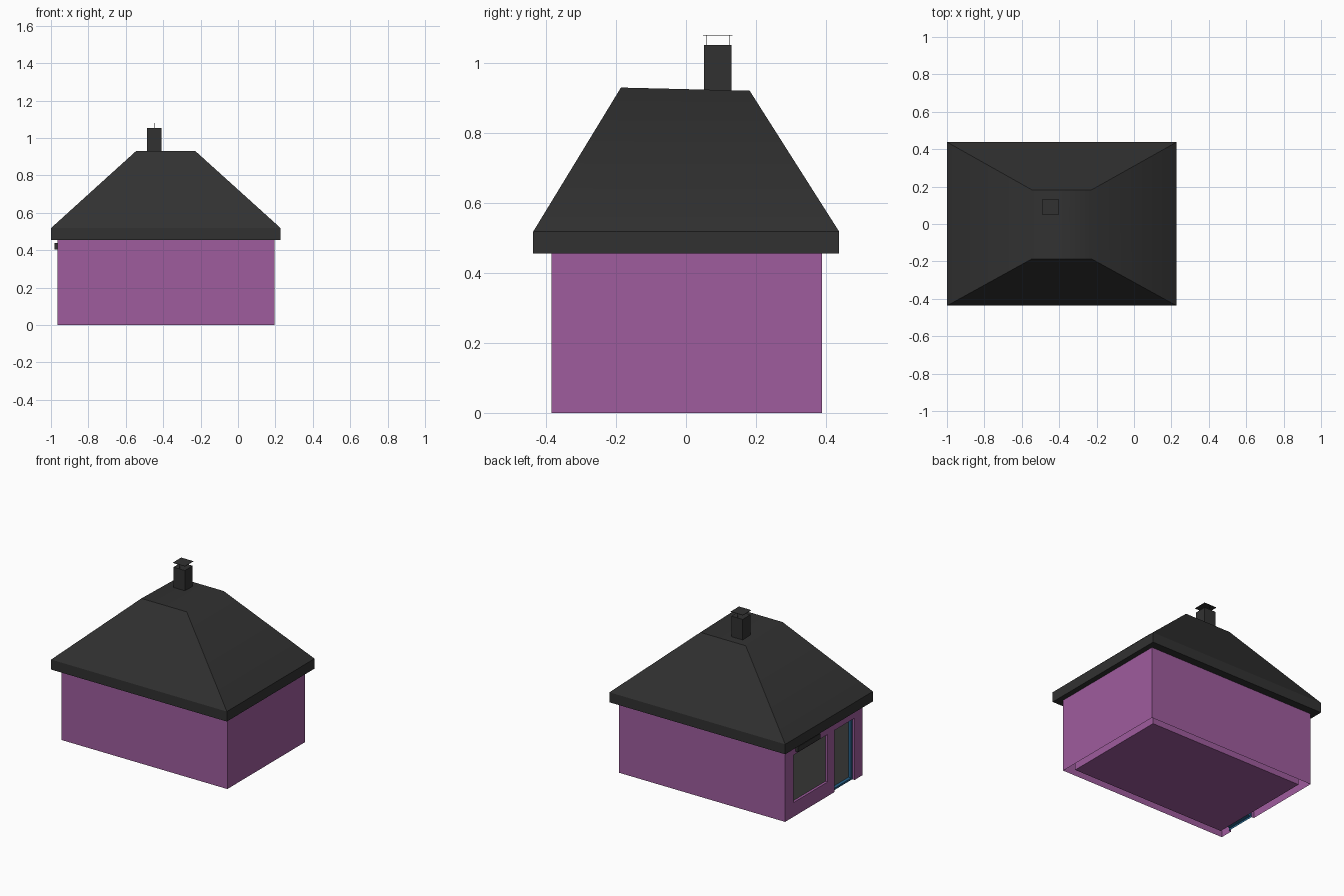
import bpy
import bmesh
from mathutils import Vector

cube = bpy.data.objects.get("Cube")
if cube:
    bpy.data.objects.remove(cube, do_unlink=True)


def material(name, r, g, b):
    m = bpy.data.materials.new(name)
    m.use_nodes = True
    m.diffuse_color = (r, g, b, 1)
    m.node_tree.nodes["Principled BSDF"].inputs["Base Color"].default_value = (r, g, b, 1)
    return m


PURPLE = material("purple_render", 0.343, 0.107, 0.338)
CHARCOAL = material("charcoal_slate", 0.031, 0.031, 0.031)
GREY = material("grey_glass", 0.125, 0.125, 0.122)
BLUE = material("blue_paint", 0.02, 0.12, 0.25)


def finish(name, bm, *mats):
    mesh = bpy.data.meshes.new(name)
    bm.to_mesh(mesh)
    bm.free()
    for m in mats:
        mesh.materials.append(m)
    obj = bpy.data.objects.new(name, mesh)
    bpy.context.collection.objects.link(obj)
    return obj


def quad(bm, points, facing, mat=0):
    """Add a face turned towards the facing direction."""
    face = bm.faces.new([bm.verts.new(p) for p in points])
    face.normal_update()
    if face.normal.dot(Vector(facing)) < 0:
        face.normal_flip()
    face.material_index = mat


def box(name, lo, hi, mat):
    bm = bmesh.new()
    bmesh.ops.create_cube(bm, size=1)
    for v in bm.verts:
        v.co = [a + (b - a) * (c + 0.5) for a, b, c in zip(lo, hi, v.co)]
    return finish(name, bm, mat)


def panel(bm, x, y0, y1, z0, z1, mat=0):
    """Upright panel facing -x."""
    quad(bm, [(x, y0, z0), (x, y1, z0), (x, y1, z1), (x, y0, z1)], (-1, 0, 0), mat)


def reveal(bm, x0, x1, y0, y1, z0, z1, sill=True):
    """Inward faces lining an opening."""
    for y, d in ((y0, 1), (y1, -1)):
        quad(bm, [(x0, y, z0), (x1, y, z0), (x1, y, z1), (x0, y, z1)], (0, d, 0))
    for z, d in ((z0, 1), (z1, -1)) if sill else ((z1, -1),):
        quad(bm, [(x0, y0, z), (x1, y0, z), (x1, y1, z), (x0, y1, z)], (0, 0, d))


X0, X1, Y0, Y1, TOP = -0.965, 0.195, -0.385, 0.389, 0.456
THICK = 0.048
DEPTH = 0.016
DOOR = (-0.305, -0.105, 0.0, 0.39)
WINDOW = (-0.035, 0.305, 0.09, 0.39)

# Plain outer walls
bm = bmesh.new()
for y, d in ((Y0, -1), (Y1, 1)):
    quad(bm, [(X0, y, 0), (X1, y, 0), (X1, y, TOP), (X0, y, TOP)], (0, d, 0))
quad(bm, [(X1, Y0, 0), (X1, Y1, 0), (X1, Y1, TOP), (X1, Y0, TOP)], (1, 0, 0))

# Shop wall around the door and window openings
for y0, y1 in ((Y0, DOOR[0]), (DOOR[1], WINDOW[0]), (WINDOW[1], Y1)):
    panel(bm, X0, y0, y1, 0, TOP)
for y0, y1, z0, z1 in (DOOR, WINDOW):
    panel(bm, X0, y0, y1, z1, TOP)
    if z0 > 0:
        panel(bm, X0, y0, y1, 0, z0)
    reveal(bm, X0, X0 + DEPTH, y0, y1, z0, z1, sill=z0 > 0)
finish("walls", bm, PURPLE)

# Inner shell, set in from the walls and closed by the floor
box("inner_shell_and_floor", (X0 + THICK, Y0 + THICK, 0.001),
    (X1 - THICK, Y1 - THICK, TOP), PURPLE)

# Window pane
bm = bmesh.new()
panel(bm, X0 + DEPTH, *WINDOW)
finish("shop_window", bm, GREY)

# Door: blue frame around a glazed leaf
bm = bmesh.new()
y0, y1, z0, z1 = DOOR
xf, w = X0 + DEPTH, 0.012
panel(bm, xf, y0, y0 + w, z0, z1)
panel(bm, xf, y1 - w, y1, z0, z1)
panel(bm, xf, y0 + w, y1 - w, z1 - w, z1)
panel(bm, xf, y0 + w, y1 - w, z0, z0 + w)
inner = (y0 + w, y1 - w, z0 + w, z1 - w)
reveal(bm, xf, xf + 0.02, *inner)
panel(bm, xf + 0.02, *inner, mat=1)
finish("door", bm, BLUE, GREY)

# Blank sign strip above the window
box("sign_strip", (-0.982, 0.06, 0.405), (X0, 0.285, 0.438), CHARCOAL)

# Roof: fascia band, four slopes and a slightly tilted flat top
bm = bmesh.new()
sections = (
    (-1.0, 0.228, -0.437, 0.438, 0.455, 0.455),
    (-1.0, 0.228, -0.437, 0.438, 0.518, 0.518),
    (-0.545, -0.228, -0.186, 0.182, 0.93, 0.921),
)
rings = []
for xa, xb, ya, yb, zf, zb in sections:
    corners = ((xa, ya, zf), (xb, ya, zf), (xb, yb, zb), (xa, yb, zb))
    rings.append([bm.verts.new(c) for c in corners])
for low, high in zip(rings, rings[1:]):
    for i in range(4):
        j = (i + 1) % 4
        bm.faces.new((low[i], low[j], high[j], high[i]))
bm.faces.new(rings[0][::-1])
bm.faces.new(rings[-1])

# The top blends smoothly into its two end slopes; all other edges stay sharp
for f in bm.faces:
    f.smooth = True
for e in bm.edges:
    a, b = e.verts
    e.smooth = a in rings[-1] and b in rings[-1] and abs(a.co.x - b.co.x) < 0.01
finish("roof", bm, CHARCOAL)

# Chimney with a raised cap on two thin posts
box("chimney", (-0.487, 0.052, 0.9), (-0.408, 0.13, 1.052), CHARCOAL)
for i, y in enumerate((0.058, 0.125)):
    box(f"cap_post_{i + 1}", (-0.45, y - 0.001, 1.052), (-0.447, y + 0.001, 1.08), CHARCOAL)
box("chimney_cap", (-0.49, 0.049, 1.079), (-0.405, 0.133, 1.081), CHARCOAL)
